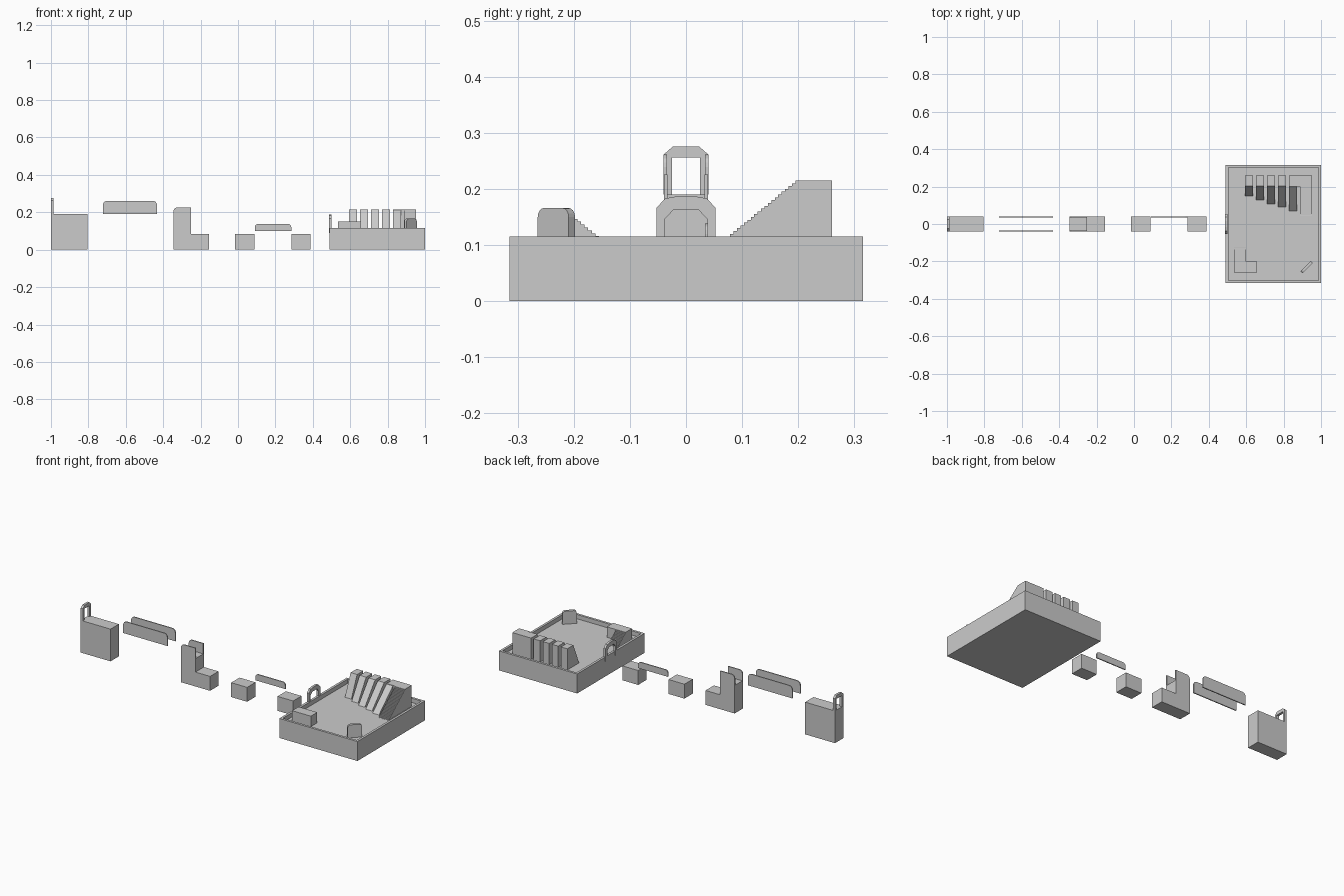
import bpy, bmesh, math
from mathutils import Matrix

if "Cube" in bpy.data.objects:
    bpy.data.objects.remove(bpy.data.objects["Cube"])


def mesh_object(name, bm):
    bmesh.ops.recalc_face_normals(bm, faces=bm.faces)
    me = bpy.data.meshes.new(name)
    bm.to_mesh(me)
    bm.free()
    ob = bpy.data.objects.new(name, me)
    bpy.context.collection.objects.link(ob)
    return ob


def prism(name, pts, lo, hi, axis):
    """Extrude a (u, z) outline along x or y."""
    bm = bmesh.new()
    place = (lambda u, z, w: (w, u, z)) if axis == 'x' else (lambda u, z, w: (u, w, z))
    face = bm.faces.new([bm.verts.new(place(u, z, lo)) for u, z in pts])
    ext = bmesh.ops.extrude_face_region(bm, geom=[face])
    d = hi - lo
    bmesh.ops.translate(bm, vec=(d, 0, 0) if axis == 'x' else (0, d, 0),
                        verts=[v for v in ext['geom'] if isinstance(v, bmesh.types.BMVert)])
    return mesh_object(name, bm)


def box(name, x0, x1, y0, y1, z0, z1):
    return prism(name, [(x0, z0), (x1, z0), (x1, z1), (x0, z1)], y0, y1, 'y')


def rounded_top(u0, u1, z0, z1, r, left=True, right=True):
    """Outline of a plate with rounded upper corners."""
    pts = [(u0, z0), (u1, z0)]
    angles = [math.radians(a) for a in (0, 22.5, 45, 67.5, 90)]
    if right:
        pts += [(u1 - r + r * math.cos(a), z1 - r + r * math.sin(a)) for a in angles]
    else:
        pts.append((u1, z1))
    if left:
        pts += [(u0 + r - r * math.cos(a), z1 - r + r * math.sin(a)) for a in reversed(angles)]
    else:
        pts.append((u0, z1))
    return pts


def steps(name, x0, x1, y_top, y_low, z_top, z_low, y_back, n):
    """Solid flight of fine steps rising toward y_back."""
    pts = [(y_back, z_low), (y_back, z_top), (y_top, z_top)]
    dy, dz = (y_low - y_top) / n, (z_low - z_top) / n
    for i in range(n):
        y = y_top + i * dy
        z = z_top + (i + 1) * dz
        if i:
            pts.append((y, z - dz))
        pts.append((y, z))
    pts.append((y_low, z_low + 0.0005))
    pts.append((y_low, z_low))
    return prism(name, pts, x0, x1, 'x')


def arch(name, outer, inner, x0, x1):
    """Upright frame: outer and inner half outlines, mirrored across y = 0."""
    o = outer + [(-y, z) for y, z in reversed(outer)]
    i = inner + [(-y, z) for y, z in reversed(inner)]
    return prism(name, o + i[::-1], x0, x1, 'x')


# Tray with raised rim
FLOOR = 0.09
X0, X1, Y = 0.49, 1.0, 0.315
T = 0.014
box("tray_base", X0, X1, -Y, Y, 0, FLOOR)
for nm, s in (("front", -1), ("back", 1)):
    ya, yb = sorted((s * Y, s * (Y - T)))
    box(f"tray_wall_{nm}", X0, X1, ya, yb, FLOOR, 0.115)
for nm, a in (("left", X0), ("right", X1 - T)):
    box(f"tray_wall_{nm}", a, a + T, -Y + T, Y - T, FLOOR, 0.115)

# Tray gateway arch
arch("gateway", [(-0.053, 0.09), (-0.053, 0.166), (-0.037, 0.183), (-0.015, 0.187)],
     [(-0.038, 0.09), (-0.038, 0.146), (-0.022, 0.163)], 0.487, 0.5)

# Row of sloping slats
for i, y_end in enumerate((0.15, 0.128, 0.107, 0.09, 0.07)):
    x = 0.593 + i * 0.059
    prism(f"slat_{i + 1}", [(0.26, FLOOR), (0.26, 0.215), (0.203, 0.215), (y_end, FLOOR)],
          x, x + 0.042, 'x')

# Back stair block and its flight
box("stair_landing", 0.83, 0.952, 0.2, 0.26, FLOOR, 0.215)
steps("stair_flight", 0.887, 0.952, 0.195, 0.042, 0.215, FLOOR, 0.205, 25)

# Front corner stair
box("corner_landing", 0.535, 0.657, -0.26, -0.2, FLOOR, 0.152)
steps("corner_flight", 0.535, 0.598, -0.2, -0.123, 0.152, FLOOR, -0.205, 12)

# Diagonal standing slab
slab = prism("diagonal_slab", rounded_top(-0.039, 0.039, 0, 0.166 - FLOOR, 0.016),
             -0.008, 0.008, 'y')
slab.data.transform(Matrix.Translation((0.923, -0.231, FLOOR)) @ Matrix.Rotation(math.radians(45), 4, 'Z'))

# Tall block with end arch
W = 0.039
box("tall_block", -1.0, -0.805, -W, W, 0, 0.19)
arch("tall_block_arch", [(-W, 0.19), (-W, 0.262), (-0.023, 0.276)],
     [(-0.025, 0.19), (-0.025, 0.256)], -1.0, -0.986)

# Pair of long rails
for nm, s in (("front", -1), ("back", 1)):
    y = s * 0.037
    prism(f"long_rail_{nm}", rounded_top(-0.722, -0.433, 0.19, 0.261, 0.022), y - 0.003, y + 0.003, 'y')

# Stepped block with side rails
box("stepped_block_base", -0.345, -0.155, -W, W, 0, 0.085)
box("stepped_block_column", -0.345, -0.25, -W, W, 0.085, 0.165)
for nm, s in (("front", -1), ("back", 1)):
    y = s * 0.036
    prism(f"stepped_block_rail_{nm}", rounded_top(-0.345, -0.25, 0.165, 0.226, 0.02, right=False),
          y - 0.003, y + 0.003, 'y')

# Two low blocks with a short rail between them
box("low_block_left", -0.017, 0.087, -W, W, 0, 0.085)
box("low_block_right", 0.285, 0.387, -W, W, 0, 0.085)
prism("short_rail", rounded_top(0.09, 0.285, 0.1, 0.138, 0.018), 0.034, 0.04, 'y')
